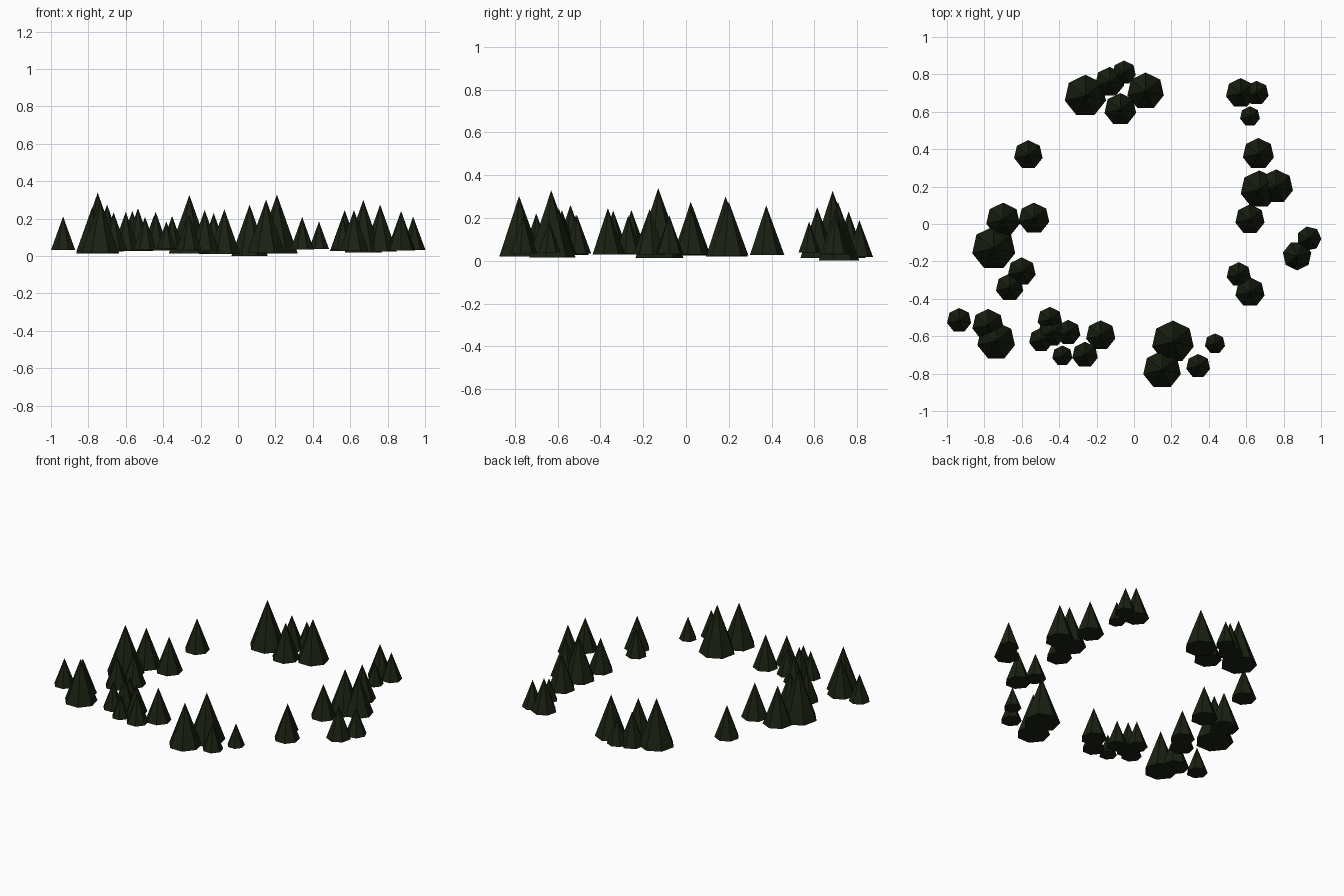
import bpy, math

# Dark pine material
mat = bpy.data.materials.new("pine_green")
mat.diffuse_color = (0.010, 0.015, 0.006, 1)

SPIN = math.pi  # rotation of trees turned half way round


def pine(name, x, y, r, drop=0.0, spin=0.0):
    """Seven-sided cone; base sinks and tip rises with the radius."""
    base = 0.06 - 0.4 * r - drop
    top = 0.05 + 2.45 * r - drop
    bpy.ops.mesh.primitive_cone_add(
        vertices=7, radius1=r, radius2=0, depth=top - base,
        location=(x, y, (base + top) / 2), rotation=(0, 0, spin))
    ob = bpy.context.object
    ob.name = name
    ob.data.materials.append(mat)


# Clumps of trees round the clearing: (x, y, radius[, drop[, spin]])
clumps = {
    "back": [(-.26, .685, .113), (-.13, .76, .08, .016), (-.053, .81, .064, .017),
             (.062, .71, .1, .02), (-.073, .613, .087, .013)],
    "back_right": [(.57, .70, .08), (.655, .70, .066), (.62, .575, .054)],
    "right": [(.665, .375, .085), (.67, .185, .102), (.76, .2, .092), (.62, .025, .08)],
}
clumps_2 = {
    "far_right": [(.872, -.17, .078, 0, SPIN), (.936, -.078, .066, 0, .2)],
    "front_right": [(.56, -.27, .066), (.62, -.365, .08)],
    "front": [(.208, -.63, .114), (.15, -.78, .103), (.343, -.76, .065), (.433, -.64, .055)],
    "front_left": [(-.45, -.51, .067), (-.44, -.58, .076), (-.352, -.58, .067),
                   (-.497, -.62, .065), (-.383, -.705, .055), (-.262, -.70, .07),
                   (-.178, -.595, .08)],
    "far_left": [(-.935, -.515, .066), (-.78, -.54, .086), (-.737, -.625, .103)],
    "left": [(-.70, .022, .092), (-.535, .03, .084), (-.75, -.13, .118),
             (-.60, -.255, .076), (-.665, -.34, .075)],
    "back_left": [(-.565, .37, .078)],
}
clumps.update(clumps_2)

for place, trees in clumps.items():
    for i, t in enumerate(trees, 1):
        pine(f"{place}_pine_{i}", *t)
